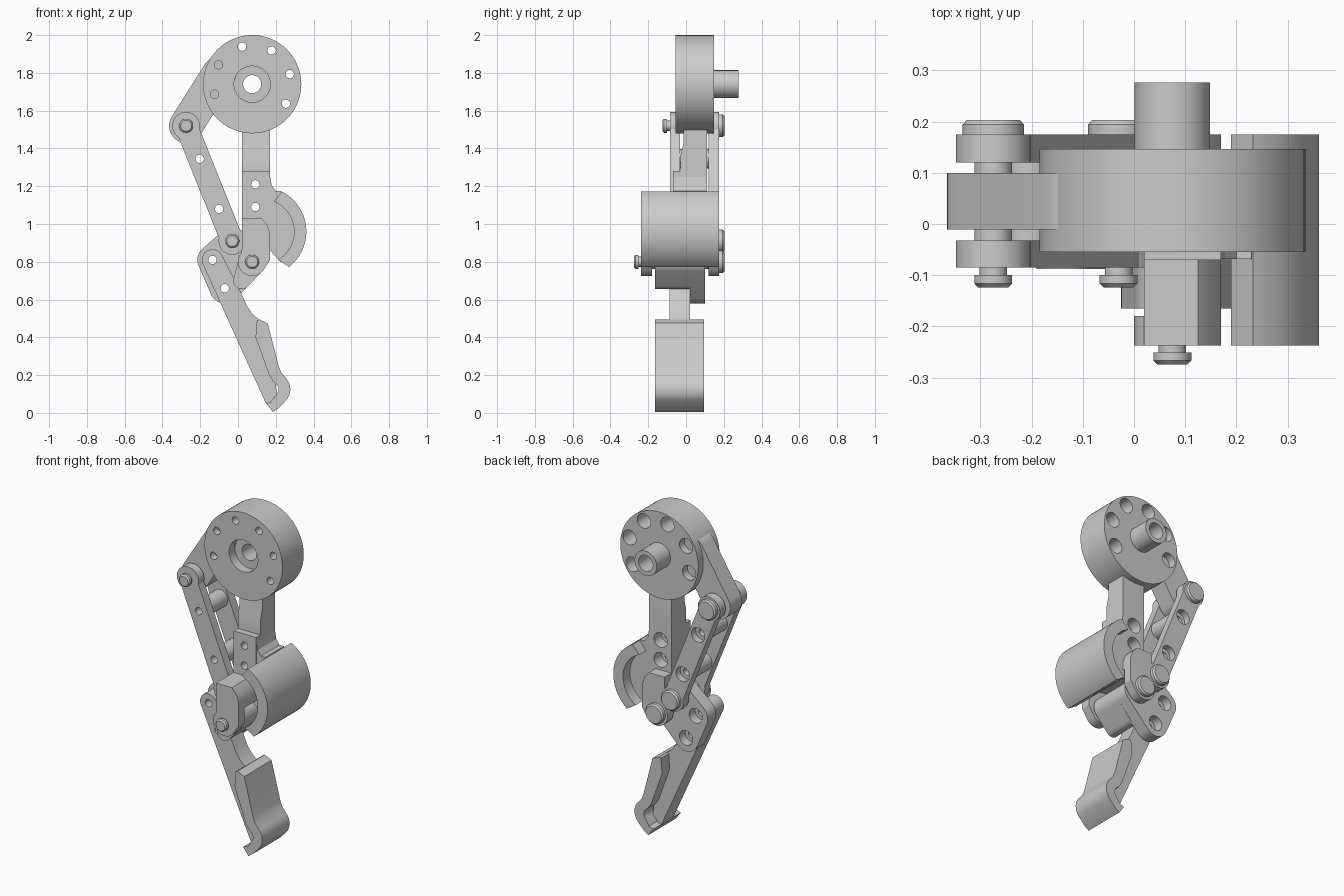
import bpy, bmesh
from math import pi, sin, cos, asin, atan2, radians, hypot
from mathutils.geometry import convex_hull_2d

if "Cube" in bpy.data.objects:
    bpy.data.objects.remove(bpy.data.objects["Cube"])

grey = bpy.data.materials.new("machined grey")
grey.use_nodes = True
grey.diffuse_color = (0.6, 0.6, 0.6, 1)
grey.node_tree.nodes["Principled BSDF"].inputs["Base Color"].default_value = (0.6, 0.6, 0.6, 1)

# Pivot points in the x-z plane
HUB = (0.075, 1.74)
CRANK = (-0.275, 1.52)
ROCKER = (-0.03, 0.91)
KNUCKLE = (0.075, 0.80)
TIP_BOLTS = [(-0.135, 0.81), (-0.07, 0.66)]
LINK_BOLTS = [(-0.203, 1.345), (-0.1, 1.08)]
LEG_BOLTS = [(0.092, 1.21), (0.092, 1.09)]


def finish(name, bm):
    bmesh.ops.recalc_face_normals(bm, faces=bm.faces)
    mesh = bpy.data.meshes.new(name)
    bm.to_mesh(mesh)
    bm.free()
    obj = bpy.data.objects.new(name, mesh)
    bpy.context.collection.objects.link(obj)
    mesh.materials.append(grey)
    return obj


def prism(name, points, start, end, axis="y"):
    """Extrude an outline (x-z, or y-z when axis is x) between two depths."""
    bm = bmesh.new()
    place = (lambda u, v, d: (u, d, v)) if axis == "y" else (lambda u, v, d: (d, u, v))
    face = bm.faces.new([bm.verts.new(place(u, v, start)) for u, v in points])
    new = bmesh.ops.extrude_face_region(bm, geom=[face])["geom"]
    for v in new:
        if isinstance(v, bmesh.types.BMVert):
            v.co["xyz".index(axis)] = end
    return finish(name, bm)


def lathe(name, centre, profile, sides=48):
    """Turned solid about the y direction from (y, radius) steps."""
    bm = bmesh.new()
    rings = []
    for y, r in profile:
        rings.append([bm.verts.new((centre[0] + r * cos(2 * pi * i / sides), y,
                                    centre[1] + r * sin(2 * pi * i / sides))) for i in range(sides)])
    for a, b in zip(rings, rings[1:]):
        for i in range(sides):
            j = (i + 1) % sides
            bm.faces.new((a[i], a[j], b[j], b[i]))
    bm.faces.new(rings[0])
    bm.faces.new(rings[-1])
    return finish(name, bm)


def arc(centre, r, a0, a1, n=20):
    return [(centre[0] + r * cos(radians(a0 + (a1 - a0) * i / n)),
             centre[1] + r * sin(radians(a0 + (a1 - a0) * i / n))) for i in range(n + 1)]


def hull(*discs):
    """Convex outline around (centre, radius) discs."""
    pts = [p for c, r in discs for p in arc(c, r, 0, 354, 59)]
    return [pts[i] for i in convex_hull_2d(pts)]


def waisted(a, b, r, w):
    """Link outline with round ends of radius r and half width w between."""
    dx, dz = b[0] - a[0], b[1] - a[1]
    t, s = atan2(dz, dx) * 180 / pi, asin(w / r) * 180 / pi
    return arc(a, r, t + s, t + 360 - s) + arc(b, r, t - 180 + s, t + 180 - s)


def bore(obj, centre, profile):
    cutter = lathe("cutter", centre, profile, 32)
    cutter.hide_render = True
    mod = obj.modifiers.new("bore", "BOOLEAN")
    mod.operation, mod.solver, mod.object = "DIFFERENCE", "EXACT", cutter
    bpy.context.view_layer.objects.active = obj
    bpy.ops.object.modifier_apply(modifier=mod.name)
    bpy.data.objects.remove(cutter)


def screw_hole(obj, centre, seat=1, back=1.01):
    """Narrow hole through, widening behind depth seat."""
    bore(obj, centre, [(-1, 0.022), (seat, 0.022), (seat, 0.044), (back, 0.044)])


# Hub with bored shaft and a ring of screw holes
hub = lathe("hub", HUB, [(-0.055, 0.26), (0.147, 0.26), (0.147, 0.074), (0.277, 0.074)], 80)
bore(hub, HUB, [(-1, 0.096), (0.0, 0.096), (0.0, 0.048), (1, 0.048)])
for step in range(-1, 5):
    a = radians(15 + 45 * step)
    screw_hole(hub, (HUB[0] + 0.206 * cos(a), HUB[1] + 0.206 * sin(a)), 0.05)

# Crank arm leaving the hub
crank = prism("crank_arm", hull((CRANK, 0.09), ((-0.1, 1.797), 0.09)), -0.011, 0.1)
lathe("crank_spacer", CRANK, [(-0.034, 0.037), (0.122, 0.037)])

# Upper leg, stepped on its front face
leg = prism("upper_leg", [(-0.012, 1.56), (0.1, 1.56), (0.11, 1.5), (0.11, 0.93), (-0.07, 0.93),
                          (-0.07, 1.28), (-0.03, 1.28), (-0.03, 1.36), (-0.012, 1.43)],
            0.02, 0.17, "x")
for p in LEG_BOLTS:
    screw_hole(leg, p, 0.04)

# Knuckle fork: bridge and two cheeks
cheek = [(0.02, 1.03), (0.125, 1.03), (0.155, 0.995), (0.17, 0.95), (0.17, 0.81)] \
    + arc(KNUCKLE, 0.075, -40, -220) + [(0.02, 0.87)]
bridge = [(0.02, 1.03), (0.125, 1.03), (0.155, 0.995), (0.17, 0.95), (0.17, 0.9), (0.02, 0.93)]
prism("knuckle_bridge", bridge, -0.18, 0.12)
prism("front_cheek", cheek, -0.237, -0.18)
prism("back_cheek", cheek, 0.12, 0.175)

# Curved grip pad and the web joining it to the leg
PAD = (0.125, 0.96)
outer = arc(PAD, 0.237, 63, -52, 32)
inner = arc(PAD, 0.172, -60, 68, 32)
prism("grip_pad", outer + inner, -0.237, 0.175)
prism("pad_web", [(0.15, 1.25), (0.17, 1.25), (0.178, 1.205), (0.2, 1.175), (0.23, 1.175)]
      + arc(PAD, 0.19, 60, -58, 24) + [(0.17, 0.86), (0.15, 0.88)], -0.068, 0.11)

# Pair of connecting links with spacers between them
link = waisted(CRANK, ROCKER, 0.073, 0.06)
front_link = prism("front_link", link, -0.085, -0.032)
back_link = prism("back_link", link, 0.12, 0.175)
for p in LINK_BOLTS:
    spacer = lathe("link_spacer", p, [(-0.034, 0.052), (0.122, 0.052)])
    for part in (front_link, back_link, spacer):
        screw_hole(part, p, 0.135)

# Rocker plate with the wide knuckle boss
rocker = prism("rocker", hull((ROCKER, 0.073), (KNUCKLE, 0.073), (TIP_BOLTS[0], 0.08),
                              (TIP_BOLTS[1], 0.08)), 0.02, 0.1)
lathe("rocker_spacer", ROCKER, [(-0.034, 0.037), (0.122, 0.037)])
boss = prism("knuckle_boss", hull((KNUCKLE, 0.073), ((0.02, 0.70), 0.045)), -0.165, 0.03)
lathe("knuckle_spacer", KNUCKLE, [(-0.182, 0.037), (0.122, 0.037)])

# Fingertip bar
bar = prism("fingertip_bar", arc(TIP_BOLTS[0], 0.056, 25, 204) + [
    (0.15, 0.045), (0.175, 0.06), (0.205, 0.1), (0.2, 0.155), (0.17, 0.2), (0.12, 0.4), (0.11, 0.495),
    (0.075, 0.525), (0.045, 0.57), (0.01, 0.65)], -0.088, 0.022)
for p in TIP_BOLTS:
    screw_hole(bar, p)
    screw_hole(rocker, p, 0.045)

# Wide fingertip pad with a hooked end
prism("fingertip_pad", [(0.1, 0.49), (0.112, 0.495), (0.157, 0.475), (0.215, 0.25), (0.228, 0.215)]
      + arc((0.19, 0.125), 0.087, 40, -45, 10)
      + [(0.215, 0.025), (0.185, 0.004), (0.15, 0.05), (0.18, 0.06)]
      + arc((0.175, 0.125), 0.04, -50, 70, 10)
      + [(0.165, 0.2), (0.093, 0.4)], -0.165, 0.095)

# Pins at the three pivots
for label, p, face in (("crank", CRANK, -0.085), ("rocker", ROCKER, -0.085),
                       ("knuckle", KNUCKLE, -0.236)):
    lathe(label + "_pin_front", p, [(face + 0.02, 0.027), (face - 0.015, 0.027), (face - 0.015, 0.037),
                                    (face - 0.031, 0.037), (face - 0.039, 0.029)])
    lathe(label + "_pin_back", p, [(0.17, 0.06), (0.194, 0.06), (0.203, 0.052)])

# Smooth the round walls, keep edges crisp
for obj in bpy.context.collection.objects:
    obj.select_set(obj.type == "MESH")
bpy.context.view_layer.objects.active = hub
bpy.ops.object.shade_smooth_by_angle(angle=radians(25))
